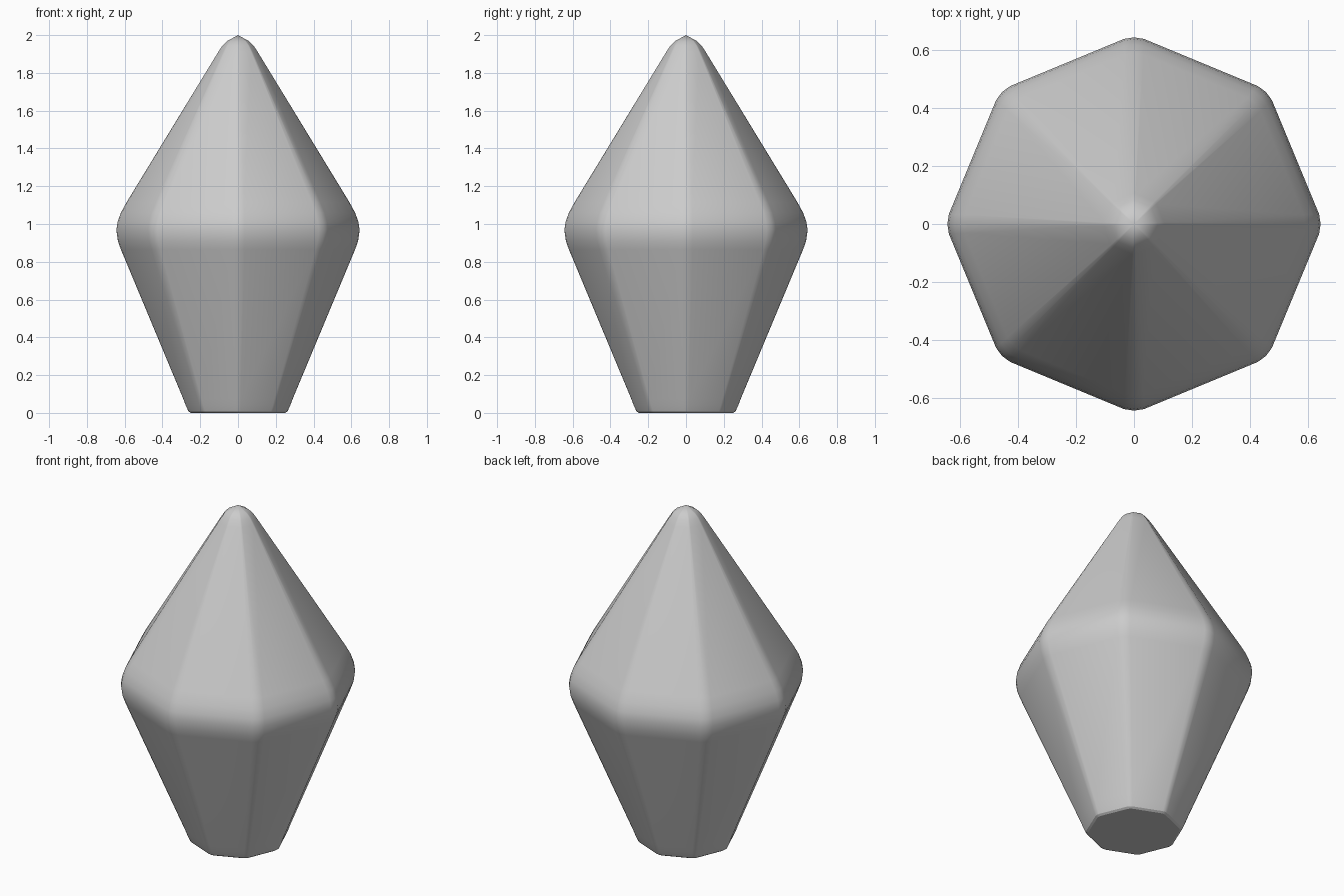
import bpy, bmesh
from math import pi
from mathutils import Vector, Matrix

if "Cube" in bpy.data.objects:
    bpy.data.objects.remove(bpy.data.objects["Cube"])

SIDES = 8
# Ridge profile: radius, height
PROFILE = [(0.25, 0.0), (0.262, 0.008), (0.277, 0.04), (0.29, 0.075), (0.62, 0.865),
           (0.636, 0.91), (0.644, 0.968), (0.638, 1.01), (0.62, 1.06), (0.59, 1.115),
           (0.105, 1.91), (0.082, 1.945), (0.06, 1.967)]

# Octagon with slightly rounded corners, unit ridge radius
corners = [Matrix.Rotation(2 * pi * i / SIDES, 3, 'Z') @ Vector((1, 0, 0))
           for i in range(SIDES)]
section = []
for i, c in enumerate(corners):
    prev, nxt = corners[i - 1], corners[(i + 1) % SIDES]
    section += [1.014 * c.lerp(prev, 0.075), c, 1.014 * c.lerp(nxt, 0.075)]

# Loft the section along the profile, then close base and tip
bm = bmesh.new()
rings = [[bm.verts.new((p.x * r, p.y * r, z)) for p in section] for r, z in PROFILE]
n = len(section)
tip = bm.verts.new((0, 0, 2.0))
bm.faces.new(rings[0][::-1])
for i in range(n):
    j = (i + 1) % n
    for a, b in zip(rings, rings[1:]):
        bm.faces.new((a[i], a[j], b[j], b[i]))
    bm.faces.new((rings[-1][i], rings[-1][j], tip))

mesh = bpy.data.meshes.new("crystal")
bm.to_mesh(mesh)
bm.free()
crystal = bpy.data.objects.new("crystal", mesh)
bpy.context.collection.objects.link(crystal)
bpy.context.view_layer.objects.active = crystal
crystal.select_set(True)
bpy.ops.object.shade_smooth_by_angle(angle=pi / 6)
